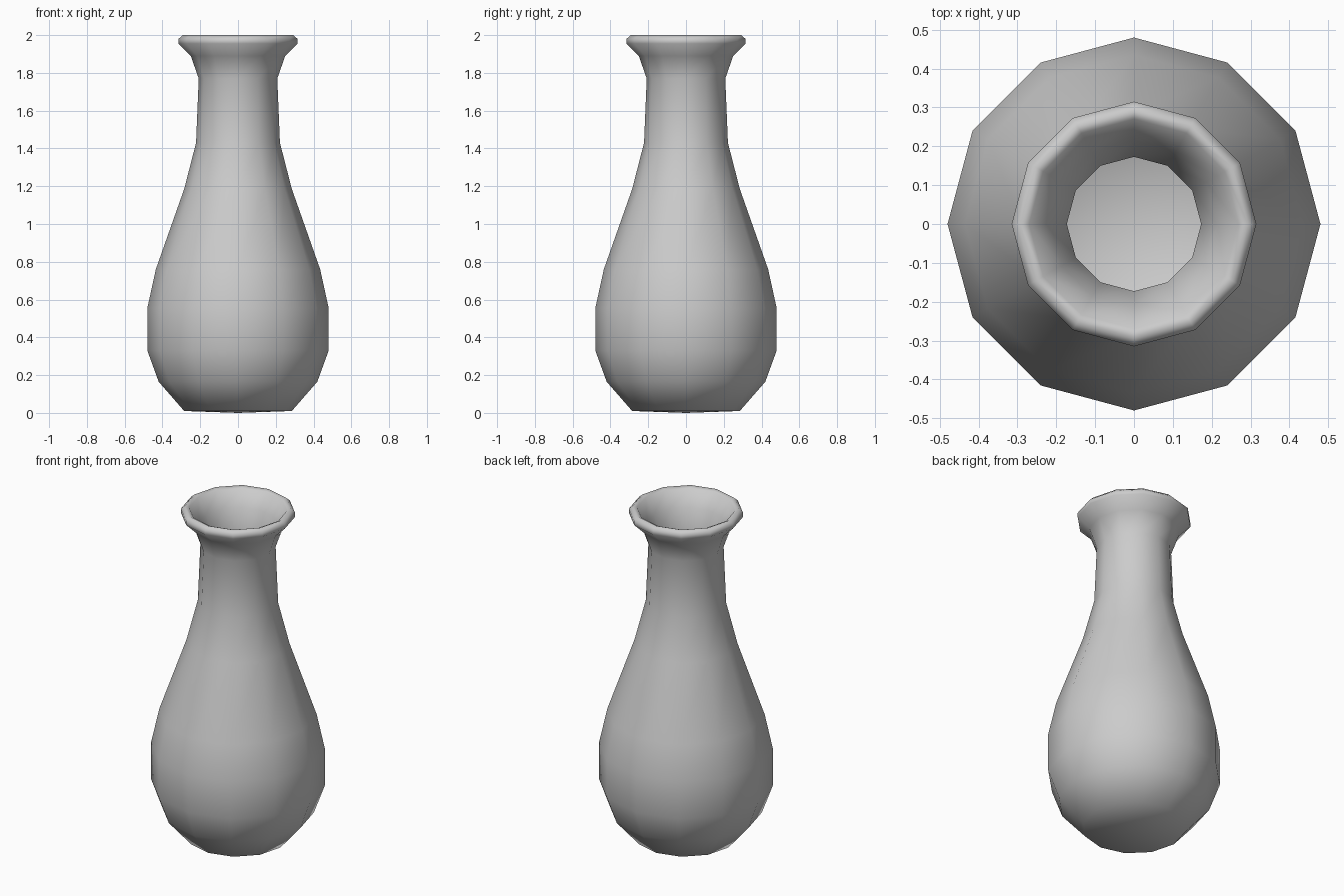
import bpy, bmesh
from math import cos, sin, pi

if "Cube" in bpy.data.objects:
    bpy.data.objects.remove(bpy.data.objects["Cube"])

SIDES = 12

# Profile as (radius, height): outer wall going up, lip, inner wall going down
outer = [(0.285, 0.01), (0.42, 0.165), (0.48, 0.33), (0.48, 0.555), (0.435, 0.76),
         (0.285, 1.185), (0.222, 1.43), (0.208, 1.77), (0.25, 1.89), (0.315, 1.955)]
lip = [(0.315, 1.98), (0.293, 2.0), (0.27, 1.99)]
inner = [(0.215, 1.90), (0.173, 1.775), (0.185, 1.425), (0.25, 1.17), (0.40, 0.745),
         (0.442, 0.55), (0.442, 0.34), (0.39, 0.19), (0.265, 0.05)]

bm = bmesh.new()
rings = [[bm.verts.new((r * cos(2 * pi * i / SIDES), r * sin(2 * pi * i / SIDES), z))
          for i in range(SIDES)] for r, z in outer + lip + inner]

# Walls
for a, b in zip(rings, rings[1:]):
    for i in range(SIDES):
        j = (i + 1) % SIDES
        bm.faces.new((a[i], a[j], b[j], b[i]))

# Underside and inner floor fans
for ring, z in ((rings[0], 0.0), (rings[-1], 0.04)):
    centre = bm.verts.new((0, 0, z))
    for i in range(SIDES):
        bm.faces.new((centre, ring[i], ring[(i + 1) % SIDES]))

bmesh.ops.recalc_face_normals(bm, faces=bm.faces)
for f in bm.faces:
    f.smooth = True

mesh = bpy.data.meshes.new("vase")
bm.to_mesh(mesh)
bm.free()
vase = bpy.data.objects.new("vase", mesh)
bpy.context.collection.objects.link(vase)
